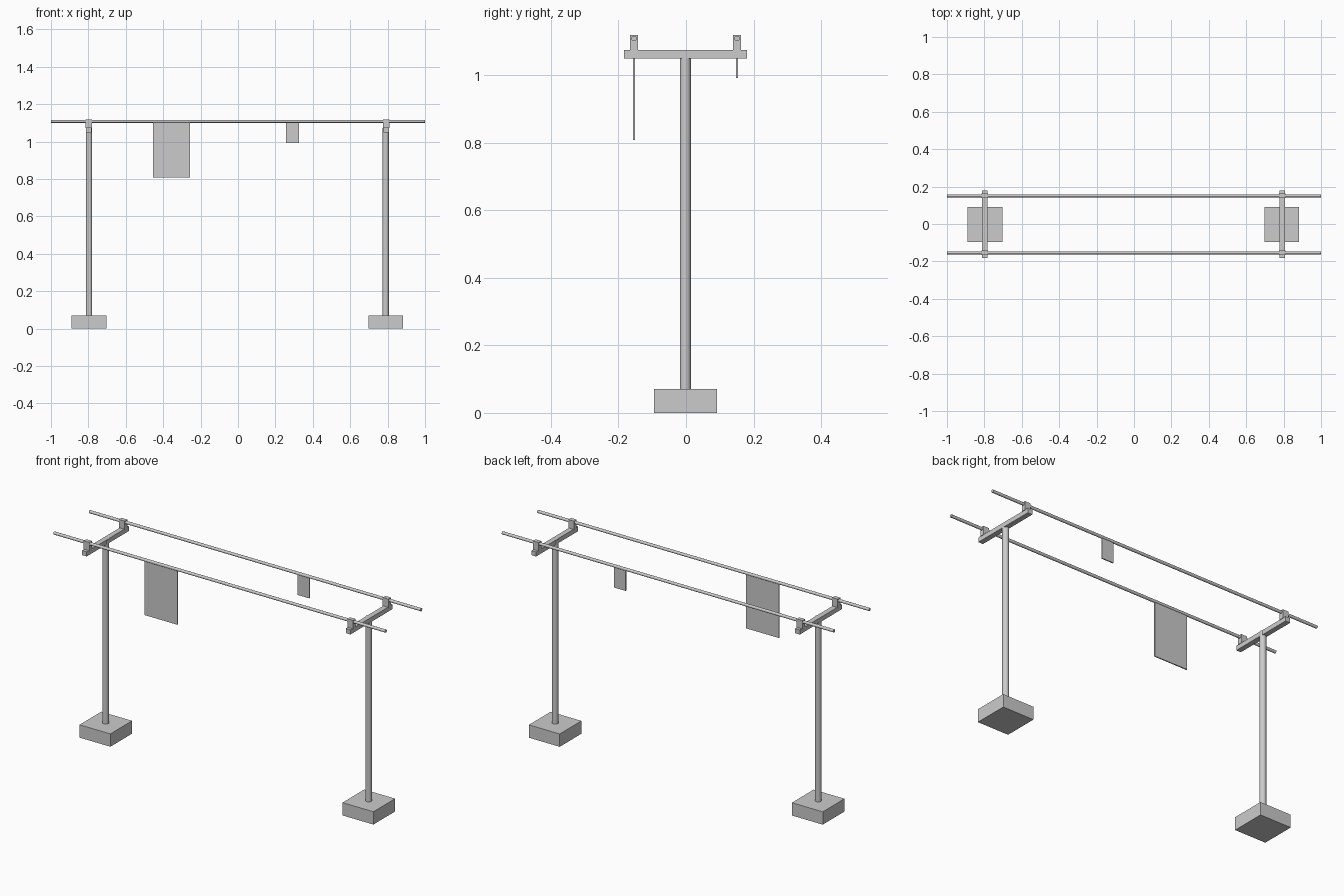
import bpy
import math

if "Cube" in bpy.data.objects:
    bpy.data.objects.remove(bpy.data.objects["Cube"])

grey = bpy.data.materials.new("light grey")
grey.diffuse_color = (0.6, 0.6, 0.6, 1)
grey.use_nodes = True
grey.node_tree.nodes["Principled BSDF"].inputs["Base Color"].default_value = grey.diffuse_color


def box(name, x, y, z):
    """Box from (min, max) ranges on each axis."""
    centre = [(a + b) / 2 for a, b in (x, y, z)]
    bpy.ops.mesh.primitive_cube_add(size=1, location=centre)
    ob = bpy.context.object
    ob.name = name
    ob.scale = [b - a for a, b in (x, y, z)]
    bpy.ops.object.transform_apply(location=False, rotation=False, scale=True)
    ob.data.materials.append(grey)
    return ob


def tube(name, radius, length, centre, rotation=(0, 0, 0)):
    """Smooth round bar."""
    bpy.ops.mesh.primitive_cylinder_add(vertices=32, radius=radius, depth=length,
                                        location=centre, rotation=rotation)
    ob = bpy.context.object
    ob.name = name
    ob.data.materials.append(grey)
    bpy.ops.object.shade_smooth_by_angle(angle=math.radians(40))
    return ob


ROD_Z = 1.108
rods = {"front": -0.154, "back": 0.151}

# two stands: foot block, post, crossbar and rod clamps
for side, post_x, bar_x in (("left", -0.796, -0.798), ("right", 0.79, 0.792)):
    box(side + "_foot", (post_x - 0.093, post_x + 0.093), (-0.095, 0.092), (0, 0.07))
    tube(side + "_post", 0.0162, 1.003, (post_x, -0.002, 0.5715))
    box(side + "_crossbar", (bar_x - 0.014, bar_x + 0.014), (-0.183, 0.18), (1.049, 1.074))
    for end, y in rods.items():
        box(f"{side}_{end}_clamp", (bar_x - 0.017, bar_x + 0.017),
            (y - 0.0115, y + 0.0115), (1.072, 1.119))

# long rods
for end, y in rods.items():
    tube(end + "_rod", 0.008, 2.0, (0, y, ROD_Z), (0, math.pi / 2, 0))

# hanging cloths
box("large_cloth", (-0.455, -0.256), (-0.157, -0.151), (0.808, ROD_Z))
box("small_cloth", (0.256, 0.326), (0.148, 0.154), (0.991, ROD_Z))
